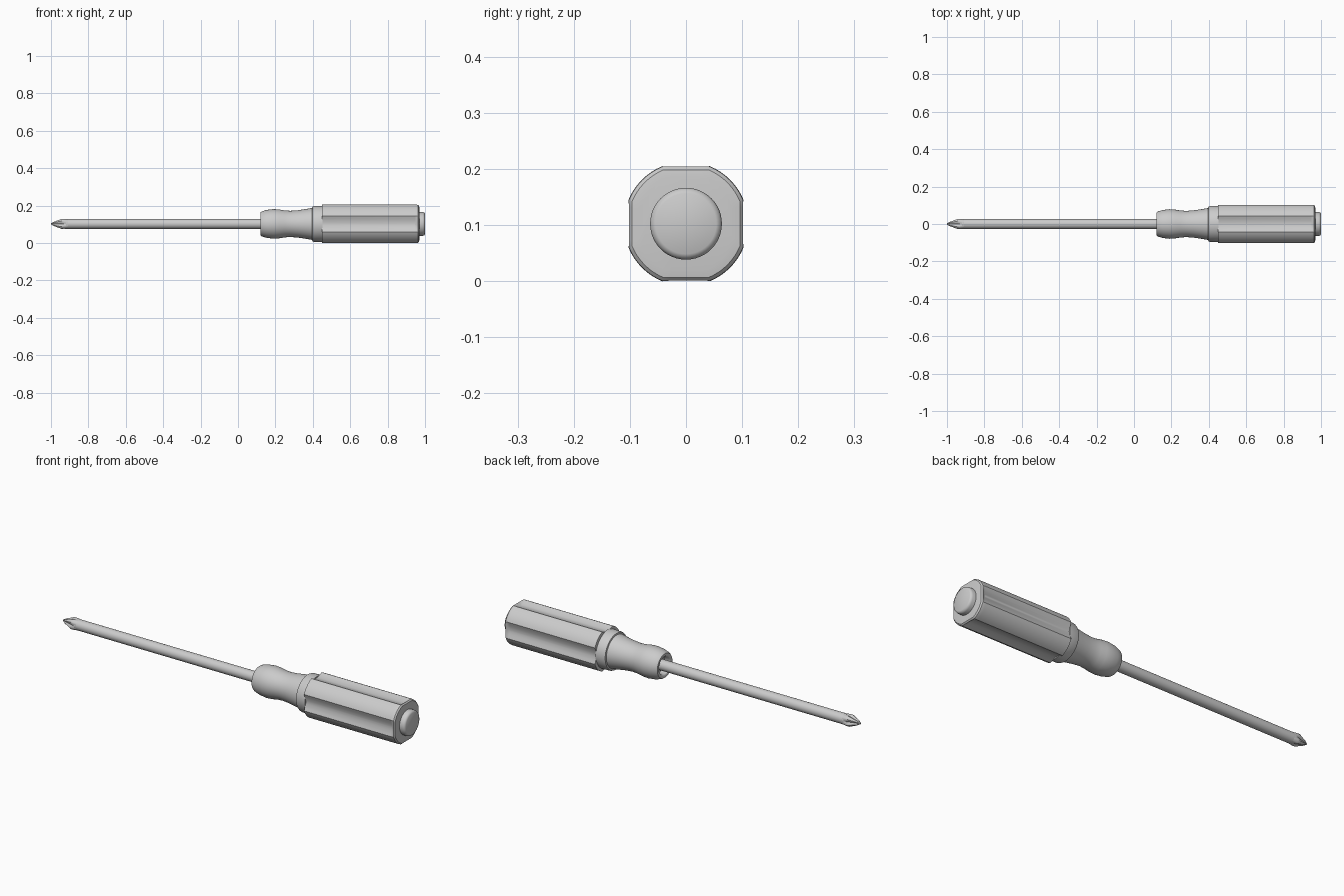
import bpy, bmesh, math

AXIS_Z = 0.1025
cube = bpy.data.objects.get("Cube")
if cube:
    bpy.data.objects.remove(cube, do_unlink=True)

grey = bpy.data.materials.new("light grey")
grey.use_nodes = True
GREY = (0.6, 0.6, 0.6, 1)
grey.diffuse_color = GREY
grey.node_tree.nodes["Principled BSDF"].inputs["Base Color"].default_value = GREY


def loft(name, stations, section, sides, sharp=30):
    """Skin closed rings along x; section(angle, radius, cut) gives the polar radius."""
    bm = bmesh.new()
    rings = []
    for x, radius, cut in stations:
        ring = []
        for i in range(sides):
            a = 2 * math.pi * i / sides
            r = section(a, radius, cut)
            ring.append(bm.verts.new((x, r * math.cos(a), AXIS_Z + r * math.sin(a))))
        rings.append(ring)
    for p, q in zip(rings, rings[1:]):
        for i in range(sides):
            j = (i + 1) % sides
            bm.faces.new((p[i], p[j], q[j], q[i]))
    bm.faces.new(rings[0])
    bm.faces.new(rings[-1])
    bmesh.ops.recalc_face_normals(bm, faces=bm.faces)
    mesh = bpy.data.meshes.new(name)
    bm.to_mesh(mesh)
    bm.free()
    mesh.materials.append(grey)
    obj = bpy.data.objects.new(name, mesh)
    bpy.context.collection.objects.link(obj)
    bpy.ops.object.select_all(action="DESELECT")
    obj.select_set(True)
    bpy.context.view_layer.objects.active = obj
    bpy.ops.object.shade_smooth_by_angle(angle=math.radians(sharp))
    return obj


def quarter_offset(a):
    """Signed angle to the nearest of the four main directions."""
    return (a + math.pi / 4) % (math.pi / 2) - math.pi / 4


def round_section(a, radius, cut):
    return radius


def fluted_section(a, radius, cut):
    """Circle with four flats, each hollowed by the cut depth."""
    half = math.pi / 8
    d = quarter_offset(a)
    if abs(d) >= half:
        return radius
    flat = radius * math.cos(half) / math.cos(d)
    return flat - cut * (1 - (d / half) ** 2)


def cross_section(a, radius, cut):
    """Circle with four V grooves."""
    half = math.pi / 6
    d = abs(quarter_offset(a))
    return radius - cut * max(0, 1 - d / half)


# Shaft
loft("shaft", [(-0.92, 0.027, 0), (0.16, 0.027, 0)], round_section, 32)

# Cross tip with four grooves
loft("cross_tip", [(-1.0, 0.004, 0.001), (-0.985, 0.013, 0.006), (-0.945, 0.03, 0.012),
                   (-0.93, 0.0295, 0.006), (-0.91, 0.027, 0)], cross_section, 48, 25)

# Neck with a recess around the shaft
loft("neck", [(0.15, 0.04, 0), (0.125, 0.045, 0), (0.121, 0.05, 0), (0.121, 0.062, 0), (0.128, 0.067, 0),
              (0.155, 0.075, 0), (0.19, 0.079, 0), (0.22, 0.077, 0), (0.25, 0.072, 0),
              (0.28, 0.07, 0), (0.32, 0.073, 0), (0.36, 0.079, 0), (0.4, 0.086, 0)],
     round_section, 48, 40)

# Collar between neck and grip
loft("collar", [(0.395, 0.08, 0), (0.398, 0.093, 0), (0.405, 0.096, 0), (0.452, 0.097, 0)],
     round_section, 48, 40)

# Fluted grip
loft("grip", [(0.448, 0.1, 0), (0.45, 0.111, 0.012), (0.945, 0.111, 0.012), (0.955, 0.111, 0.006),
              (0.962, 0.11, 0), (0.968, 0.104, 0), (0.97, 0.09, 0)],
     fluted_section, 64, 28)

# Butt cap
loft("butt_cap", [(0.96, 0.064, 0), (0.988, 0.064, 0), (0.996, 0.061, 0), (1.0, 0.054, 0)],
     round_section, 48, 40)
